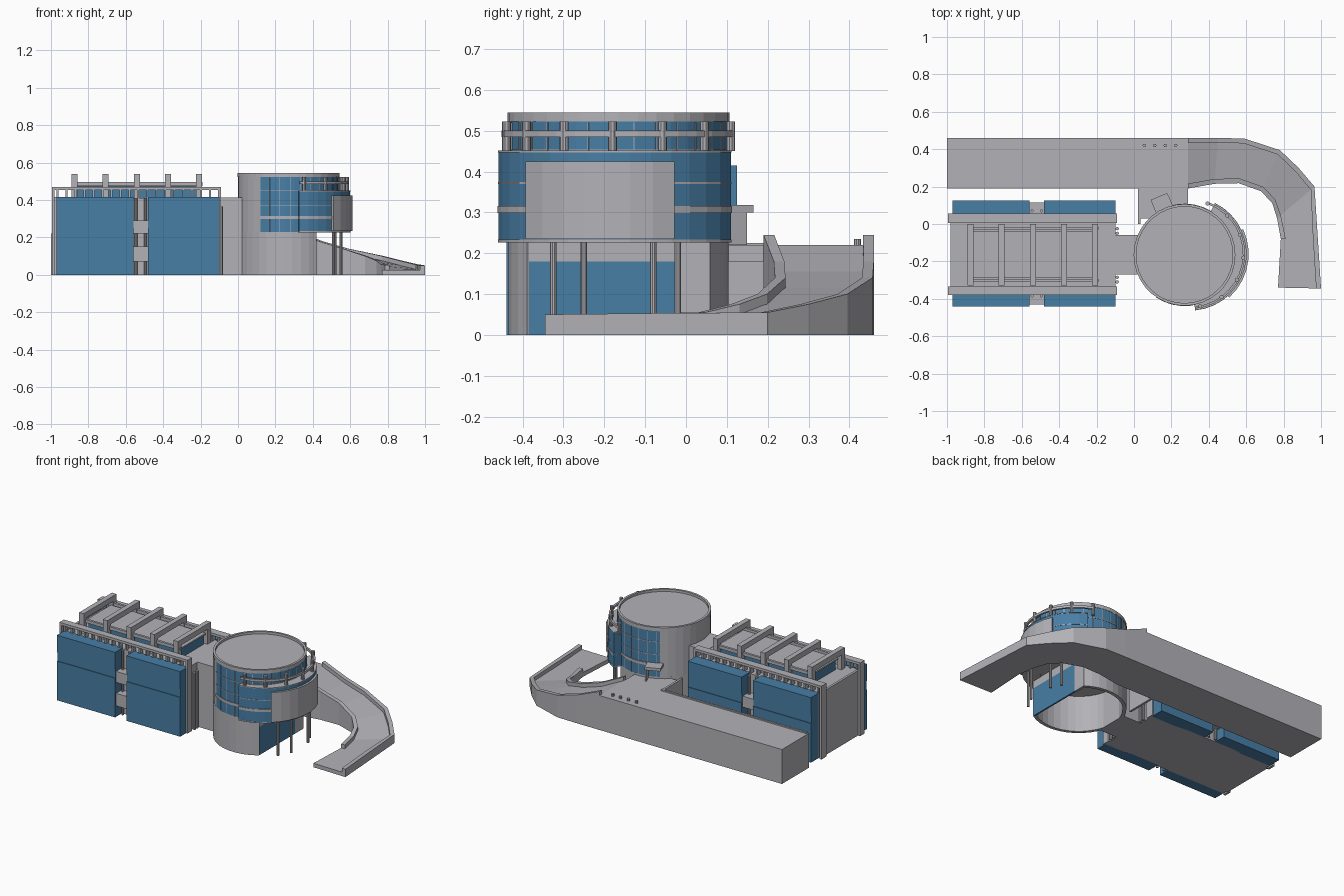
import bpy, bmesh, math

cube = bpy.data.objects.get("Cube")
if cube:
    bpy.data.objects.remove(cube)


def material(name, rgb):
    m = bpy.data.materials.new(name)
    m.use_nodes = True
    m.diffuse_color = (*rgb, 1)
    m.node_tree.nodes["Principled BSDF"].inputs["Base Color"].default_value = (*rgb, 1)
    return m


GRAY = material("concrete gray", (0.45, 0.445, 0.475))
BLUE = material("glass blue", (0.065, 0.21, 0.38))


def finish(name, bm, mat):
    bmesh.ops.recalc_face_normals(bm, faces=bm.faces)
    me = bpy.data.meshes.new(name)
    bm.to_mesh(me)
    bm.free()
    me.materials.append(mat)
    ob = bpy.data.objects.new(name, me)
    bpy.context.collection.objects.link(ob)
    return ob


def box(name, x, y, z, mat=GRAY, turn=0):
    bm = bmesh.new()
    bmesh.ops.create_cube(bm, size=1)
    for v in bm.verts:
        v.co = [v.co[i] * (r[1] - r[0]) for i, r in enumerate((x, y, z))]
    ob = finish(name, bm, mat)
    ob.location = [sum(r) / 2 for r in (x, y, z)]
    ob.rotation_euler.z = math.radians(turn)
    return ob


def sweep(name, rings, mat=GRAY):
    """Solid skinned through matching cross-sections, capped at both ends."""
    bm = bmesh.new()
    vs = [[bm.verts.new(p) for p in ring] for ring in rings]
    n = len(vs[0])
    for a, b in zip(vs, vs[1:]):
        for i in range(n):
            j = (i + 1) % n
            bm.faces.new((a[i], a[j], b[j], b[i]))
    bm.faces.new(vs[0])
    bm.faces.new(vs[-1])
    return finish(name, bm, mat)


def arc(name, c, r, angles, z, mat=GRAY, step=10):
    """Curved wall between two radii and two angles."""
    n = max(1, round((angles[1] - angles[0]) / step))
    rings = []
    for i in range(n + 1):
        t = math.radians(angles[0] + (angles[1] - angles[0]) * i / n)
        rings.append([(c[0] + q * math.cos(t), c[1] + q * math.sin(t), h)
                      for q, h in ((r[0], z[0]), (r[1], z[0]), (r[1], z[1]), (r[0], z[1]))])
    return sweep(name, rings, mat)


def rod(name, c, r, z, mat=GRAY, sides=10):
    bm = bmesh.new()
    bmesh.ops.create_cone(bm, cap_ends=True, segments=sides, radius1=r, radius2=r, depth=z[1] - z[0])
    ob = finish(name, bm, mat)
    ob.location = (c[0], c[1], (z[0] + z[1]) / 2)
    return ob


# Hall: concrete core with glass bays on both long sides
box("hall_core", (-0.97, -0.10), (-0.37, 0.05), (0, 0.41))
for side, y_in, y_out in (("front", -0.36, -0.44), ("back", 0.04, 0.125)):
    d = 1 if y_out > 0 else -1
    for x in ((-0.97, -0.56), (-0.48, -0.10)):
        for z, inset in (((0, 0.25), 0), ((0.25, 0.305), 0.004), ((0.305, 0.415), 0)):
            box(side + "_glass_bay", x, sorted((y_in, y_out - d * inset)), z, BLUE)
    for z in ((0.07, 0.15), (0.22, 0.29)):
        box(side + "_link_block", (-0.56, -0.48), sorted((y_in, y_out - d * 0.01)), z)
    for x in (-0.545, -0.495):
        rod(side + "_slot_pipe", (x, y_out - d * 0.055), 0.008, (0, 0.41))

# Roof edge railings carried by corner pilasters
for y in ((-0.38, -0.335), (0.005, 0.055)):
    box("roof_rail", (-0.995, -0.09), y, (0.452, 0.468))
    for x in ((-0.995, -0.98), (-0.105, -0.09)):
        box("corner_pilaster", x, y, (0, 0.455))
    for i in range(19):
        x = -0.97 + i * 0.048
        box("rail_picket", (x, x + 0.01), (y[0] + 0.008, y[1] - 0.008), (0.405, 0.455))
box("hall_end_wall", (-0.98, -0.965), (-0.34, 0.01), (0, 0.415))

# Roof skylight under a row of portal frames
box("skylight_glass", (-0.86, -0.21), (-0.28, -0.05), (0.41, 0.472), BLUE)
box("skylight_roof", (-0.87, -0.20), (-0.29, -0.04), (0.472, 0.482))
for y in ((-0.31, -0.295), (-0.03, -0.015)):
    box("frame_beam", (-0.89, -0.19), y, (0.475, 0.495))
for i in range(5):
    x = -0.89 + i * 0.1665
    box("portal_beam", (x, x + 0.032), (-0.33, 0), (0.505, 0.54))
    for y in ((-0.33, -0.295), (-0.035, 0)):
        box("portal_post", (x, x + 0.032), y, (0.41, 0.51))

# Link between the hall and the tower
box("link_building", (-0.10, 0.03), (-0.27, -0.06), (0, 0.412))
for y in (-0.31, -0.285, -0.05, -0.025):
    rod("link_pipe", (-0.09, y), 0.009, (0, 0.365))

# Tower base: open shell cut by a flat glazed wall
T = (0.27, -0.165)
arc("tower_base", T, (0.25, 0.27), (56, 304), (0, 0.23))
box("base_wall_top", (0.405, 0.42), (-0.385, 0.055), (0.18, 0.23))
box("base_wall_side", (0.405, 0.42), (-0.025, 0.055), (0, 0.18))
box("base_glass", (0.41, 0.42), (-0.385, -0.025), (0, 0.18), BLUE)

# Tower drum: concrete behind, curtain wall around the front
rod("tower_drum", T, 0.262, (0.228, 0.53), GRAY, 36)
arc("drum_concrete", T, (0.25, 0.27), (120, 236), (0.228, 0.525))
arc("drum_glass", T, (0.25, 0.27), (-124, 120), (0.23, 0.525), BLUE)
arc("roof_rim", T, (0.258, 0.272), (0, 360), (0.522, 0.545))
arc("drum_band", T, (0.26, 0.274), (-124, 120), (0.298, 0.315))
for z in (0.37, 0.45):
    arc("drum_line", T, (0.26, 0.272), (-124, 120), (z, z + 0.004))
for a in range(-112, 120, 12):
    arc("mullion", T, (0.26, 0.272), (a - 0.35, a + 0.35), (0.23, 0.52))

# Projecting glass gallery with a curved shield panel
G = (0.30, -0.16)
SPAN = (-85, 64)
arc("gallery_glass", G, (0.22, 0.30), SPAN, (0.233, 0.446), BLUE)
arc("gallery_deck", G, (0.22, 0.302), SPAN, (0.446, 0.451))
arc("gallery_floor", G, (0.20, 0.302), SPAN, (0.226, 0.233))
arc("gallery_band", G, (0.28, 0.303), SPAN, (0.298, 0.315))
arc("gallery_line", G, (0.28, 0.302), SPAN, (0.37, 0.374))
arc("shield_panel", G, (0.29, 0.313), (-48, 25), (0.235, 0.425))
arc("gallery_rail", G, (0.282, 0.294), (-84, 70), (0.485, 0.50))
for i in range(7):
    t = math.radians(-79 + 25 * i)
    rod("gallery_post", (G[0] + 0.285 * math.cos(t), G[1] + 0.285 * math.sin(t)), 0.011, (0.45, 0.522))
for x, y in ((0.51, -0.325), (0.55, -0.25), (0.55, -0.08), (0.52, -0.02)):
    rod("support_column", (x, y), 0.008, (0, 0.23))

# Raised walkway block, then a ramp curving down: outer xy, inner xy, deck height
stations = [
    ((-1.0, 0.46), (-1.0, 0.19), 0.22),
    ((0.29, 0.46), (0.29, 0.19), 0.22),
    ((0.45, 0.46), (0.43, 0.215), 0.155),
    ((0.59, 0.457), (0.56, 0.218), 0.115),
    ((0.78, 0.395), (0.68, 0.175), 0.075),
    ((0.88, 0.30), (0.74, 0.11), 0.05),
    ((0.965, 0.20), (0.765, 0.03), 0.03),
    ((0.983, -0.08), (0.785, -0.08), 0.028),
    ((1.0, -0.345), (0.77, -0.34), 0.025),
]
sweep("walkway_ramp", [[(*o, 0), (*i, 0), (*i, h), (*o, h)] for o, i, h in stations])


def parapet(name, part, flip):
    rings = []
    for o, i, h in part:
        a, b = (i, o) if flip else (o, i)
        k = 0.026 / math.dist(a, b)
        c = (a[0] + (b[0] - a[0]) * k, a[1] + (b[1] - a[1]) * k)
        rings.append([(*a, h - 0.01), (*c, h - 0.01), (*c, h + 0.025), (*a, h + 0.025)])
    sweep(name, rings)


parapet("outer_parapet", stations[1:], False)
parapet("inner_parapet", stations[1:-1], True)

# Landing that joins the walkway to the tower
box("landing", (0.03, 0.29), (0.03, 0.20), (0.18, 0.219))
box("landing_wall", (0.022, 0.036), (0.0, 0.20), (0, 0.225))
box("walkway_curb", (-0.99, 0.036), (0.19, 0.202), (0.21, 0.228))
box("door_canopy", (0.10, 0.195), (0.075, 0.15), (0.30, 0.318), GRAY, 22)
box("door_fin", (0.19, 0.20), (0.08, 0.15), (0.22, 0.31), GRAY, 22)
for i in range(4):
    rod("bollard", (0.055 + 0.056 * i, 0.42), 0.009, (0.215, 0.235))
